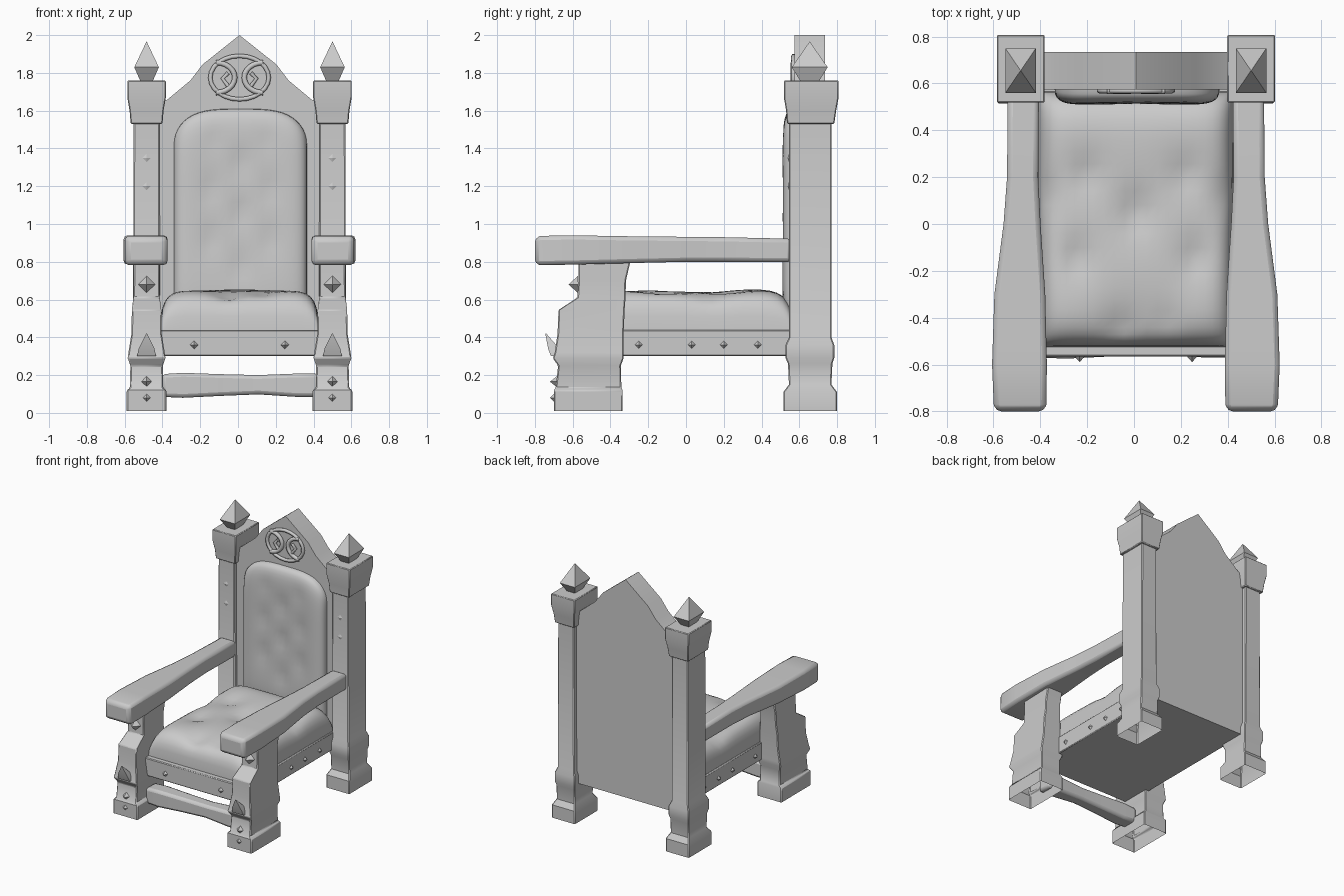
import bpy, bmesh, math
from mathutils import Vector

if "Cube" in bpy.data.objects:
    bpy.data.objects.remove(bpy.data.objects["Cube"], do_unlink=True)

CX = 0.008      # centre line of the chair
POST = 0.492    # distance of the posts from the centre line

grey = bpy.data.materials.new("plain grey")
grey.use_nodes = True
grey.diffuse_color = (0.6, 0.6, 0.6, 1)
grey.node_tree.nodes["Principled BSDF"].inputs["Base Color"].default_value = (0.6, 0.6, 0.6, 1)


def finish(name, bm, bevel=0, segments=2, angle=35):
    bmesh.ops.recalc_face_normals(bm, faces=bm.faces)
    mesh = bpy.data.meshes.new(name)
    bm.to_mesh(mesh)
    bm.free()
    mesh.materials.append(grey)
    mesh.shade_smooth()
    mesh.set_sharp_from_angle(angle=math.radians(angle))
    ob = bpy.data.objects.new(name, mesh)
    bpy.context.scene.collection.objects.link(ob)
    if bevel:
        mod = ob.modifiers.new("soft edges", "BEVEL")
        mod.width, mod.segments = bevel, segments
        mod.limit_method = "ANGLE"
        mod.angle_limit = math.radians(40)
    return ob


def loft(name, sections, place, open_start=False, **kw):
    """Skin rectangles (t, a0, a1, b0, b1); place(t, a, b) gives the point."""
    bm = bmesh.new()
    rings = [[bm.verts.new(place(t, a, b)) for a, b in ((a0, b0), (a1, b0), (a1, b1), (a0, b1))]
             for t, a0, a1, b0, b1 in sections]
    for low, high in zip(rings, rings[1:]):
        for i in range(4):
            j = (i + 1) % 4
            bm.faces.new((low[i], low[j], high[j], high[i]))
    if not open_start:
        bm.faces.new(rings[0])
    bm.faces.new(rings[-1])
    return finish(name, bm, **kw)


def upright(name, side, levels, **kw):
    """Post from levels (z, half width, y front, y back)."""
    loft(name, [(z, -w, w, f, b) for z, w, f, b in levels],
         lambda z, a, b: (CX + side * (POST + a), b, z), **kw)


def box(name, x0, x1, y0, y1, z0, z1, **kw):
    loft(name, [(z0, x0, x1, y0, y1), (z1, x0, x1, y0, y1)],
         lambda z, a, b: (CX + a, b, z), **kw)


def stud(name, centre, direction, radius, height):
    """Four-sided pointed nail head."""
    d = Vector(direction)
    a, b = Vector((0, 0, 1)), d.cross(Vector((0, 0, 1)))
    c = Vector(centre)
    bm = bmesh.new()
    base = [bm.verts.new(c + radius * v) for v in (a, b, -a, -b)]
    tip = bm.verts.new(c + d * height)
    for i in range(4):
        bm.faces.new((base[i], base[(i + 1) % 4], tip))
    bm.faces.new(base)
    finish(name, bm, angle=20)


def padded(name, place, dents, radius, count=28):
    """Tufted pad: place(u, v, h), with swelling h dented at the buttons."""
    steps = [math.sin((i / count - 0.5) * math.pi) for i in range(count + 1)]
    bm = bmesh.new()
    rows = []
    for v in steps:
        row = []
        for u in steps:
            h = max(0, (1 - u ** 8) * (1 - v ** 8)) ** 0.35
            for du, dv, depth in dents:
                h -= depth * math.exp(-math.hypot(u - du, v - dv) / radius) * (1 - u ** 8) * (1 - v ** 8)
            row.append(bm.verts.new(place(u, v, h)))
        rows.append(row)
    for r, s in zip(rows, rows[1:]):
        for i in range(count):
            bm.faces.new((r[i], r[i + 1], s[i + 1], s[i]))
    return finish(name, bm, angle=50)


# Posts, legs and arms on both sides
for side, word in ((1, "left"), (-1, "right")):
    upright(word + "_back_post", side, [
        (0.01, 0.1, 0.515, 0.8), (0.11, 0.1, 0.515, 0.8), (0.15, 0.08, 0.545, 0.77),
        (0.26, 0.08, 0.54, 0.775), (0.29, 0.088, 0.527, 0.785), (0.36, 0.088, 0.527, 0.785),
        (0.4, 0.072, 0.545, 0.77), (1.54, 0.068, 0.545, 0.77)],
        open_start=True, bevel=0.006, segments=1)
    upright(word + "_capital", side, [
        (1.53, 0.084, 0.535, 0.785), (1.6, 0.09, 0.53, 0.795), (1.67, 0.102, 0.518, 0.808),
        (1.76, 0.102, 0.518, 0.808)], bevel=0.005, segments=1)
    upright(word + "_finial", side, [
        (1.75, 0.03, 0.61, 0.7), (1.83, 0.065, 0.56, 0.75), (1.965, 0.001, 0.654, 0.656)], angle=10)
    upright(word + "_front_leg", side, [
        (0.01, 0.105, -0.7, -0.335), (0.12, 0.105, -0.7, -0.335), (0.132, 0.088, -0.69, -0.342),
        (0.25, 0.086, -0.677, -0.345), (0.29, 0.1, -0.705, -0.33), (0.32, 0.096, -0.695, -0.33),
        (0.42, 0.08, -0.68, -0.33), (0.545, 0.078, -0.675, -0.325), (0.61, 0.07, -0.575, -0.32),
        (0.7, 0.068, -0.57, -0.318), (0.82, 0.068, -0.57, -0.29)],
        open_start=True, bevel=0.006, segments=1)
    loft(word + "_armrest", [
        (-0.8, -0.1, 0.105, 0.79, 0.925), (-0.77, -0.11, 0.115, 0.782, 0.937),
        (-0.6, -0.112, 0.122, 0.785, 0.94), (-0.3, -0.105, 0.112, 0.793, 0.935),
        (0.0, -0.085, 0.073, 0.8, 0.932), (0.2, -0.075, 0.058, 0.8, 0.93),
        (0.56, -0.078, 0.055, 0.798, 0.922)],
        lambda t, a, b: (CX + side * (POST + a), t, b), bevel=0.022)

    # Carved points and nail heads
    upright(word + "_leg_spike", side, [
        (0.3, 0.05, -0.715, -0.67), (0.34, 0.042, -0.73, -0.67), (0.42, 0.002, -0.745, -0.74)], angle=20)
    x = CX + side * POST
    stud(word + "_upper_leg_stud", (x, -0.572, 0.68), (0, -1, 0), 0.045, 0.05)
    stud(word + "_lower_leg_stud", (x, -0.68, 0.165), (0, -1, 0), 0.032, 0.04)
    stud(word + "_foot_stud", (x, -0.7, 0.08), (0, -1, 0), 0.02, 0.02)
    stud(word + "_front_rail_stud", (CX + side * 0.24, -0.565, 0.36), (0, -1, 0), 0.022, 0.025)
    for n, y in enumerate((-0.25, 0.03, 0.2, 0.38)):
        stud(f"{word}_rail_stud_{n + 1}", (CX + side * 0.43, y, 0.36), (side, 0, 0), 0.02, 0.018)
    for n, z in enumerate((1.2, 1.35)):
        stud(f"{word}_post_stud_{n + 1}", (x, 0.546, z), (0, -1, 0), 0.025, 0.008)

# Seat frame and front stretcher
box("seat_frame", -0.43, 0.43, -0.565, 0.73, 0.3, 0.44, bevel=0.006, segments=1)
loft("front_stretcher", [
    (-0.41, -0.57, -0.45, 0.085, 0.205), (-0.3, -0.575, -0.45, 0.08, 0.212),
    (-0.1, -0.565, -0.455, 0.09, 0.205), (0.1, -0.56, -0.46, 0.098, 0.2),
    (0.3, -0.57, -0.45, 0.085, 0.208), (0.42, -0.57, -0.45, 0.085, 0.208)],
    lambda t, a, b: (CX + t, a, b), bevel=0.02)

# Back panel with a pointed crest
outline = [(0.425, 0.3), (0.425, 1.63), (0.38, 1.66), (0.26, 1.76), (0.195, 1.845), (0, 2.0)]
outline += [(-px, pz) for px, pz in reversed(outline[:-1])]
bm = bmesh.new()
panel = bm.faces.new([bm.verts.new((CX + px, 0.575, pz)) for px, pz in outline])
extruded = bmesh.ops.extrude_face_region(bm, geom=[panel])["geom"]
bmesh.ops.translate(bm, vec=(0, 0.16, 0), verts=[g for g in extruded if isinstance(g, bmesh.types.BMVert)])
if not any(f.normal.y < 0 and len(f.verts) == len(outline) for f in bm.faces):
    bm.faces.ensure_lookup_table()
if not panel.is_valid:
    bmesh.ops.holes_fill(bm, edges=bm.edges)
finish("back_panel", bm, angle=15)

# Cushions
seat_dents = [(0, 0.05, 0.3), (-0.5, 0.35, 0.22), (0.5, 0.35, 0.22), (-0.6, -0.3, 0.25),
              (0.6, -0.3, 0.25), (-0.15, -0.85, 0.28), (0.3, -0.8, 0.15), (0.95, 0.2, 0.3), (-0.95, 0.2, 0.3)]
padded("seat_cushion", lambda u, v, h: (CX + 0.418 * u, 0.02 + 0.545 * v, 0.435 + 0.225 * h),
       seat_dents, 0.16)


def back_place(u, v, h):
    top = 1.42 + 0.19 * (1 - abs(u) ** 3.5) ** 0.5
    return (CX + 0.005 + 0.352 * u, 0.58 - 0.073 * h, 0.5 + (v + 1) / 2 * (top - 0.5))


back_dents = [(0, 0.48, 0.35), (-0.45, 0.25, 0.3), (0.45, 0.25, 0.3), (0, 0, 0.35),
              (-0.45, -0.25, 0.3), (0.45, -0.25, 0.3), (0, -0.5, 0.3), (-0.4, 0.7, 0.2), (0.4, 0.7, 0.2)]
padded("back_cushion", back_place, back_dents, 0.14)


# Carved oval ornament on the crest
def strip(name, points, radius, closed=False):
    curve = bpy.data.curves.new(name, "CURVE")
    curve.dimensions = "3D"
    curve.bevel_depth, curve.bevel_resolution = radius, 1
    line = curve.splines.new("POLY")
    line.points.add(len(points) - 1)
    for p, (px, pz) in zip(line.points, points):
        p.co = (CX + px, 0.57, pz, 1)
    line.use_cyclic_u = closed
    curve.materials.append(grey)
    bpy.context.scene.collection.objects.link(bpy.data.objects.new(name, curve))


circle = [(math.cos(i * math.pi / 12), math.sin(i * math.pi / 12)) for i in range(24)]
strip("crest_oval", [(0.155 * c, 1.775 + 0.115 * s) for c, s in circle], 0.013, True)
for side, word in ((1, "left"), (-1, "right")):
    strip(word + "_crest_scroll", [(side * (0.125 - 0.1 * s), 1.775 + 0.08 * c)
                                   for c, s in circle[:13]], 0.016)
    strip(word + "_crest_leaf", [(side * 0.06, 1.8), (side * 0.09, 1.77), (side * 0.06, 1.73)], 0.012)
